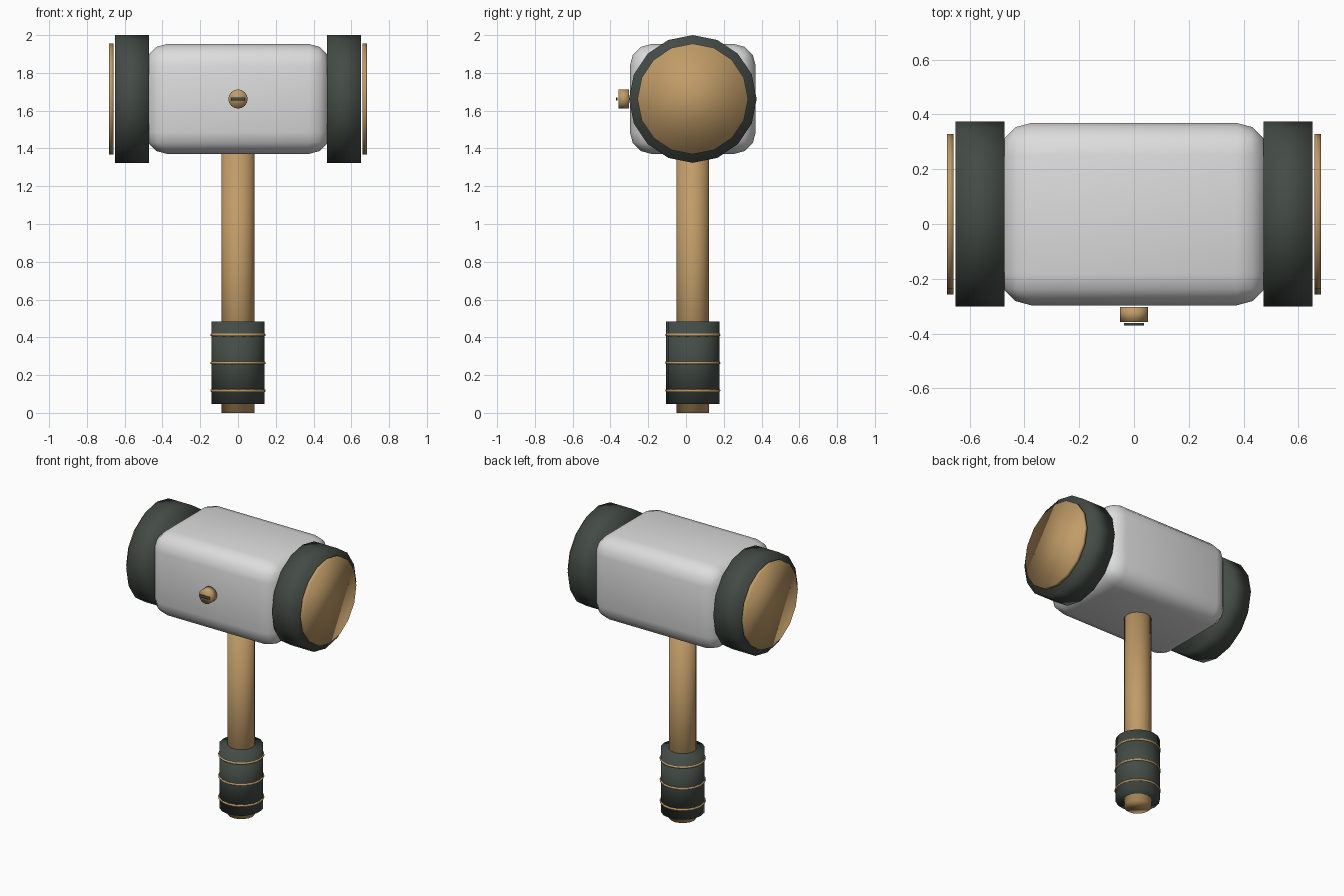
import bpy
import math

if "Cube" in bpy.data.objects:
    bpy.data.objects.remove(bpy.data.objects["Cube"])

CY = 0.036      # depth of the handle and head axis
HEAD_Z = 1.662  # height of the head axis


def material(name, rgb):
    m = bpy.data.materials.new(name)
    m.diffuse_color = (*rgb, 1.0)
    m.use_nodes = True
    m.node_tree.nodes["Principled BSDF"].inputs["Base Color"].default_value = m.diffuse_color
    return m


STEEL = material("pale steel", (0.72, 0.72, 0.72))
BRASS = material("warm tan", (0.53, 0.33, 0.135))
DARK = material("dark green grey", (0.058, 0.072, 0.062))


def finish(name, mat):
    ob = bpy.context.object
    ob.name = name
    ob.data.materials.append(mat)
    bpy.ops.object.shade_smooth()
    return ob


def cylinder(name, mat, radius, start, end, axis, centre, sides=16):
    """Cylinder running from start to end along the given axis."""
    loc = list(centre)
    loc["xyz".index(axis)] = (start + end) / 2
    rot = {"x": (0, math.pi / 2, 0), "y": (math.pi / 2, 0, 0), "z": (0, 0, 0)}[axis]
    bpy.ops.mesh.primitive_cylinder_add(vertices=sides, radius=radius,
                                        depth=abs(end - start), location=loc, rotation=rot)
    return finish(name, mat)


# Handle and grip
cylinder("handle", BRASS, 0.087, 0.0, 1.45, "z", (0, CY, 0))
cylinder("grip", DARK, 0.141, 0.048, 0.484, "z", (0, CY, 0))

# Thin rings around the grip
for i, z in enumerate((0.118, 0.265, 0.413)):
    bpy.ops.mesh.primitive_torus_add(major_radius=0.139, minor_radius=0.0075,
                                     major_segments=24, minor_segments=8,
                                     location=(0, CY, z))
    finish(f"grip_ring_{i + 1}", BRASS)

# Rounded block of the head
bpy.ops.mesh.primitive_cube_add(size=1, location=(0, CY, HEAD_Z))
head = bpy.context.object
head.scale = (0.98, 0.666, 0.582)
bpy.ops.object.transform_apply(location=False, rotation=False, scale=True)
finish("head_block", STEEL)
bevel = head.modifiers.new("rounding", "BEVEL")
bevel.width = 0.115
bevel.segments = 3

# End caps and striking plates on both sides
for side, label in ((-1, "left"), (1, "right")):
    centre = (0, CY, HEAD_Z)
    cylinder(f"end_cap_{label}", DARK, 0.338, side * 0.472, side * 0.651, "x", centre)
    cylinder(f"strike_plate_{label}", BRASS, 0.293, side * 0.66, side * 0.683, "x", centre)

# Screw on the front of the head
cylinder("screw", BRASS, 0.051, -0.303, -0.357, "y", (0, 0, HEAD_Z))
bpy.ops.mesh.primitive_cube_add(size=1, location=(0, -0.366, HEAD_Z))
bpy.context.object.scale = (0.072, 0.009, 0.015)
finish("screw_slot", DARK)
